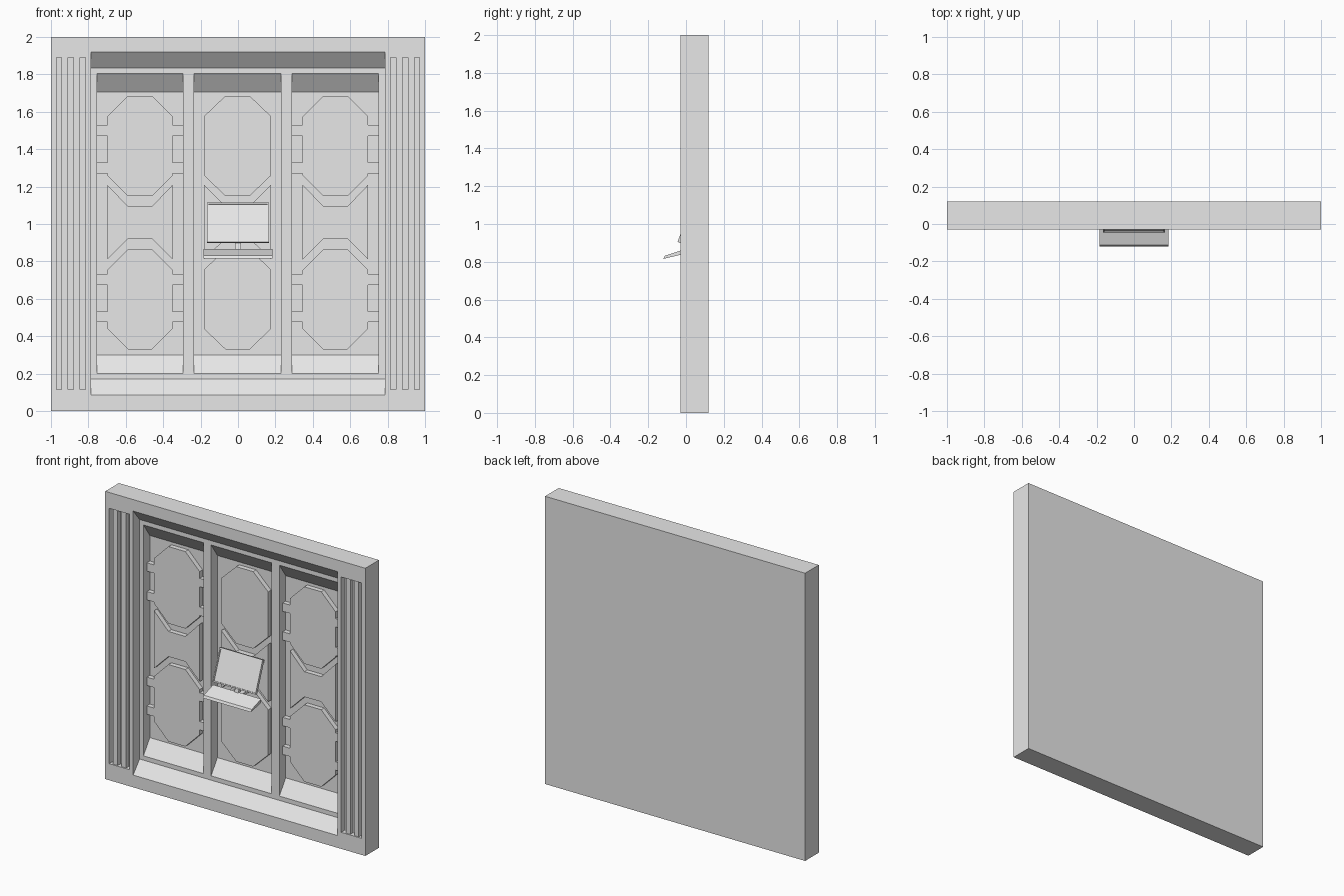
import bpy, bmesh
from mathutils import Vector

cube = bpy.data.objects.get("Cube")
if cube:
    bpy.data.objects.remove(cube, do_unlink=True)

grey = bpy.data.materials.new("light_grey")
grey.use_nodes = True
grey.diffuse_color = (0.8, 0.8, 0.8, 1)
grey.node_tree.nodes["Principled BSDF"].inputs["Base Color"].default_value = grey.diffuse_color

FRONT, BACK = -0.03, 0.12          # panel faces
LEDGE, FLOOR, PLATE = 0.04, 0.11, 0.077   # recess depths


def prism(name, pts, axis, lo, hi):
    """Extrude a 2D profile along x (points are y, z) or y (points are x, z)."""
    def place(p, t):
        return (t, p[0], p[1]) if axis == "x" else (p[0], t, p[1])
    bm = bmesh.new()
    face = bm.faces.new([bm.verts.new(place(p, lo)) for p in pts])
    out = bmesh.ops.extrude_face_region(bm, geom=[face])
    shift = Vector(place((0, 0), hi - lo))
    bmesh.ops.translate(bm, vec=shift,
                        verts=[v for v in out["geom"] if isinstance(v, bmesh.types.BMVert)])
    bmesh.ops.recalc_face_normals(bm, faces=bm.faces)
    mesh = bpy.data.meshes.new(name)
    bm.to_mesh(mesh)
    bm.free()
    mesh.materials.append(grey)
    obj = bpy.data.objects.new(name, mesh)
    bpy.context.collection.objects.link(obj)
    return obj


def box(name, x0, x1, y0, y1, z0, z1):
    return prism(name, [(x0, z0), (x1, z0), (x1, z1), (x0, z1)], "y", y0, y1)


def cut(target, cutter):
    cutter.hide_render = True
    mod = target.modifiers.new("cut", "BOOLEAN")
    mod.operation, mod.solver, mod.object = "DIFFERENCE", "EXACT", cutter
    bpy.context.view_layer.objects.active = target
    bpy.ops.object.modifier_apply(modifier=mod.name)
    bpy.data.objects.remove(cutter, do_unlink=True)


def sloped_recess(x0, x1, near, far, z0, z1, rise):
    """Cutter with straight sides and sloping sill and head."""
    return prism("recess_cutter",
                 [(near - 0.03, z0), (near, z0), (far, z0 + rise),
                  (far, z1 - rise), (near, z1), (near - 0.03, z1)], "x", x0, x1)


# Wall panel with one wide recess and three deeper bays
panel = box("wall_panel", -1, 1, FRONT, BACK, 0, 2)
cut(panel, sloped_recess(-0.785, 0.785, FRONT, LEDGE, 0.085, 1.92, 0.085))
bays = [(-0.755, -0.293), (-0.235, 0.23), (0.29, 0.752)]
for x0, x1 in bays:
    cut(panel, sloped_recess(x0, x1, LEDGE, FLOOR, 0.2, 1.805, 0.1))

# Side channels with upright ribs
for side, label in ((-1, "right"), (1, "left")):
    def span(a, b):
        return sorted((side * a, side * b))
    cut(panel, box("channel_cutter", *span(0.815, 0.97), -0.1, 0.01, 0.115, 1.89))
    for i, x in enumerate((0.845, 0.91)):
        box(f"{label}_channel_rib_{i + 1}", *span(x, x + 0.034), FRONT + 0.008, 0.02, 0.115, 1.89)

# Raised plates on the bay floors
CHAMFER, FLAT = 0.11, 0.065
for n, (x0, x1) in enumerate(bays):
    c = (x0 + x1) / 2
    w = 0.18 if n == 1 else 0.175
    for label, z0, z1 in (("upper", 1.15, 1.685), ("lower", 0.33, 0.865)):
        lo, hi = z0 + CHAMFER, z1 - CHAMFER
        prism(f"{label}_octagon_{n + 1}",
              [(c - FLAT, z0), (c + FLAT, z0), (c + w, lo), (c + w, hi),
               (c + FLAT, z1), (c - FLAT, z1), (c - w, hi), (c - w, lo)],
              "y", PLATE, FLOOR + 0.005)
    prism(f"middle_plate_{n + 1}",
          [(c - w, 0.81), (c - FLAT, 0.92), (c + FLAT, 0.92), (c + w, 0.81),
           (c + w, 1.21), (c + FLAT, 1.095), (c - FLAT, 1.095), (c - w, 1.21)],
          "y", PLATE, FLOOR + 0.005)
    # Short cross straps either side of the octagons in the outer bays
    if n != 1:
        for k, z in enumerate((0.475, 0.675, 1.27, 1.47)):
            box(f"strap_{n + 1}_{k + 1}_a", x0, c - w, PLATE, FLOOR + 0.005, z, z + 0.058)
            box(f"strap_{n + 1}_{k + 1}_b", c + w, x1, PLATE, FLOOR + 0.005, z, z + 0.058)

# Tilted monitor with a sunken screen
monitor = prism("monitor", [(-0.045, 0.905), (0.035, 1.115), (0.054, 1.108), (-0.026, 0.898)],
                "x", -0.165, 0.165)
bm = bmesh.new()
bm.from_mesh(monitor.data)
front = min(bm.faces, key=lambda f: f.normal.y)
bmesh.ops.inset_region(bm, faces=[front], thickness=0.011, depth=0)
bmesh.ops.inset_region(bm, faces=[front], thickness=0.001, depth=-0.005)
bm.to_mesh(monitor.data)
bm.free()

# Neck, wall mount and keyboard tray
prism("monitor_neck", [(-0.02, 0.85), (0.0, 0.85), (0.03, 0.99), (0.01, 0.99)], "x", -0.015, 0.015)
box("monitor_mount", -0.04, 0.04, 0.015, 0.09, 0.97, 1.03)
prism("keyboard_tray", [(-0.12, 0.815), (-0.112, 0.832), (-0.01, 0.866), (-0.01, 0.842)],
      "x", -0.185, 0.185)
box("tray_bracket", -0.04, 0.04, -0.012, 0.09, 0.845, 0.862)
